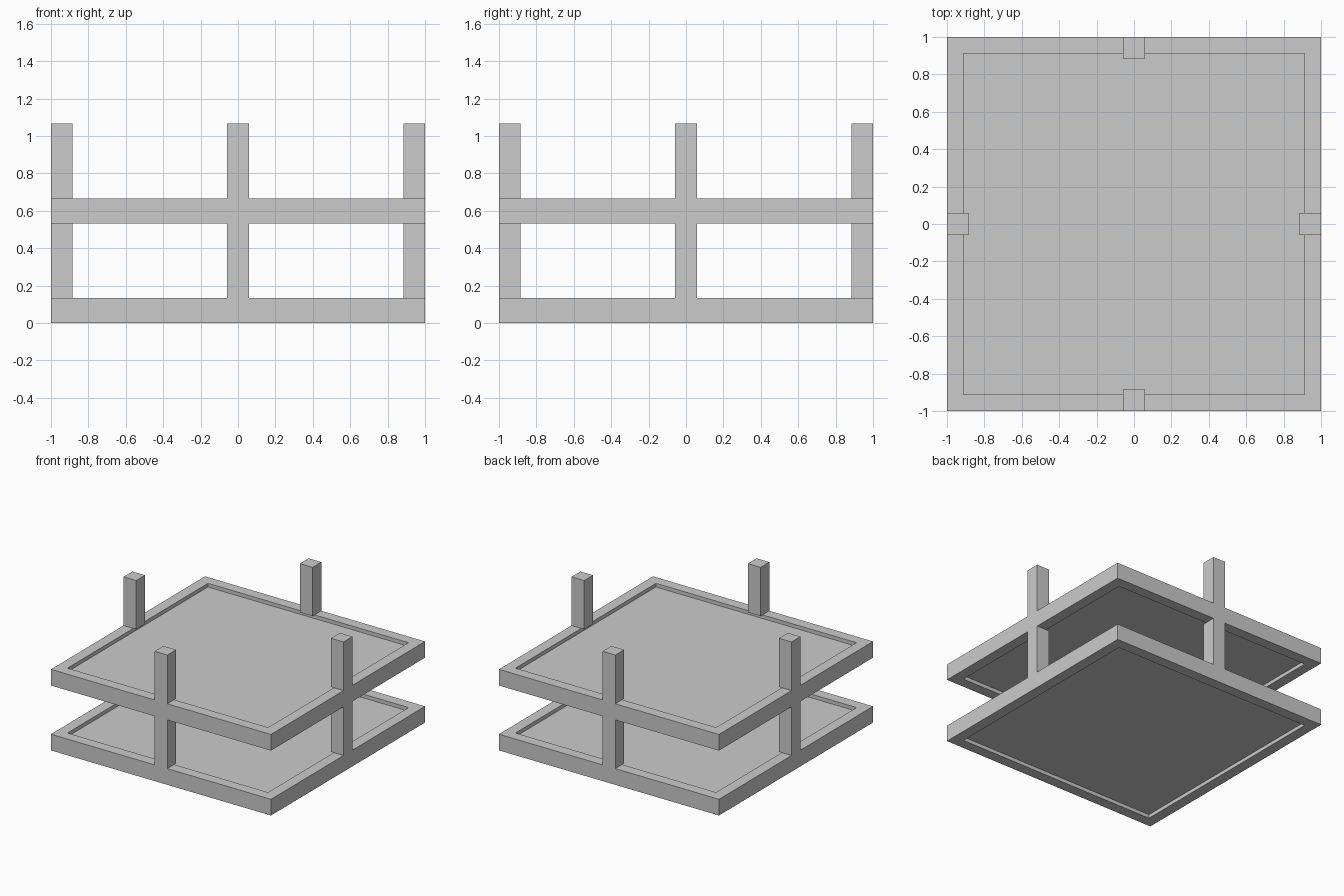
import bpy, bmesh
from mathutils import Matrix, Vector

if "Cube" in bpy.data.objects:
    bpy.data.objects.remove(bpy.data.objects["Cube"])

TRAY_H, POST_H, POST_W = 0.133, 0.40, 0.115
RIM, RECESS = 0.125, 0.03


def box(name, size, base, recess=False):
    """Box standing on its base point; optionally sunken on top and underside."""
    bm = bmesh.new()
    bmesh.ops.create_cube(bm, size=1, matrix=Matrix.Diagonal((*size, 1)))
    bmesh.ops.translate(bm, verts=bm.verts, vec=(0, 0, size[2] / 2))
    if recess:
        bm.normal_update()
        caps = [(f, f.normal.z) for f in bm.faces if abs(f.normal.z) > 0.9]
        for face, nz in caps:
            bmesh.ops.inset_region(bm, faces=[face], thickness=RIM)
            ext = bmesh.ops.extrude_discrete_faces(bm, faces=[face])
            bmesh.ops.translate(bm, verts=ext["faces"][0].verts,
                                vec=Vector((0, 0, -nz * RECESS)))
    bmesh.ops.recalc_face_normals(bm, faces=bm.faces)
    mesh = bpy.data.meshes.new(name)
    bm.to_mesh(mesh)
    bm.free()
    obj = bpy.data.objects.new(name, mesh)
    obj.location = base
    bpy.context.collection.objects.link(obj)
    return obj


# Two stacked tiers, each a rimmed tray with a post midway along every side
r = 1 - POST_W / 2
sides = {"front": (0, -r), "back": (0, r), "left": (-r, 0), "right": (r, 0)}
for tier, z in (("lower", 0), ("upper", TRAY_H + POST_H)):
    box(f"{tier}_tray", (2, 2, TRAY_H), (0, 0, z), recess=True)
    for side, (x, y) in sides.items():
        box(f"{tier}_{side}_post", (POST_W, POST_W, POST_H), (x, y, z + TRAY_H))
